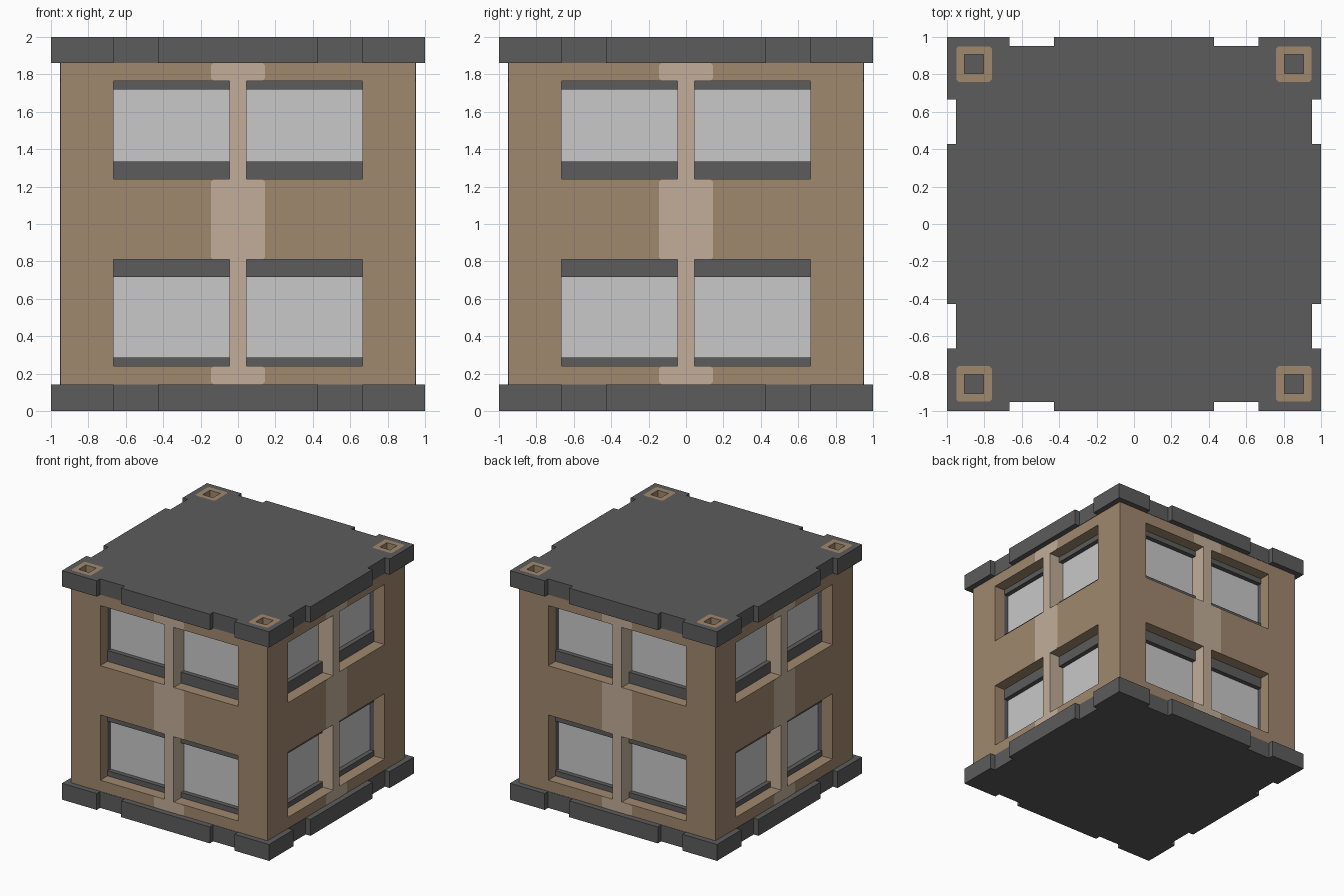
import bpy, bmesh, math
from mathutils import Matrix

if "Cube" in bpy.data.objects:
    bpy.data.objects.remove(bpy.data.objects["Cube"])


def material(name, r, g, b):
    m = bpy.data.materials.new(name)
    m.diffuse_color = (r, g, b, 1)
    m.use_nodes = True
    m.node_tree.nodes["Principled BSDF"].inputs["Base Color"].default_value = m.diffuse_color
    return m


DARK = material("dark grey", 0.107, 0.107, 0.107)
BROWN = material("brown wall", 0.352, 0.246, 0.156)
TAN = material("light tan", 0.539, 0.423, 0.314)
GLASS = material("pale glass", 0.578, 0.578, 0.578)


def plate(name, loops, z0, z1, mat, matrix=Matrix()):
    """Extrude closed outlines (inner loops become holes) from z0 to z1."""
    cu = bpy.data.curves.new(name, 'CURVE')
    cu.dimensions = '2D'
    cu.fill_mode = 'BOTH'
    cu.extrude = (z1 - z0) / 2
    for pts in loops:
        s = cu.splines.new('POLY')
        s.points.add(len(pts) - 1)
        for p, (x, y) in zip(s.points, pts):
            p.co = (x, y, 0, 1)
        s.use_cyclic_u = True
        s.use_smooth = False
    tmp = bpy.data.objects.new(name + "_profile", cu)
    bpy.context.collection.objects.link(tmp)
    bpy.context.view_layer.update()
    me = bpy.data.meshes.new_from_object(tmp)
    bpy.data.objects.remove(tmp)
    bm = bmesh.new()
    bm.from_mesh(me)
    bmesh.ops.remove_doubles(bm, verts=bm.verts, dist=1e-5)
    bmesh.ops.recalc_face_normals(bm, faces=bm.faces)
    bm.transform(matrix @ Matrix.Translation((0, 0, (z0 + z1) / 2)))
    for f in bm.faces:
        f.smooth = False
        f.material_index = 0
    bm.to_mesh(me)
    bm.free()
    me.materials.clear()
    me.materials.append(mat)
    me.name = name
    ob = bpy.data.objects.new(name, me)
    bpy.context.collection.objects.link(ob)
    return ob


def rect(x0, x1, y0, y1, c=0):
    if not c:
        return [(x0, y0), (x1, y0), (x1, y1), (x0, y1)]
    return [(x0 + c, y0), (x1 - c, y0), (x1, y0 + c), (x1, y1 - c),
            (x1 - c, y1), (x0 + c, y1), (x0, y1 - c), (x0, y0 + c)]


FLOOR, CEIL = 0.143, 1.862

# Slab outline with two notches on each side
side = [(-1, -1), (-.665, -1), (-.665, -.953), (-.428, -.953), (-.428, -1),
        (.428, -1), (.428, -.953), (.665, -.953), (.665, -1)]
outline = []
for k in range(4):
    for x, y in side:
        for _ in range(k):
            x, y = -y, x
        outline.append((x, y))

plate("base_slab", [outline], 0, FLOOR, DARK)

# Roof slab with four corner sockets
P, H = 0.855, 0.095
corners = [(sx * P, sy * P) for sx in (-1, 1) for sy in (-1, 1)]
sockets = [rect(x - H, x + H, y - H, y + H, 0.012) for x, y in corners]
plate("roof_slab", [outline] + sockets, CEIL, 2, DARK)
for (x, y), ring in zip(corners, sockets):
    hole = rect(x - .05, x + .05, y - .05, y + .05)
    plate("roof_socket", [ring, hole], CEIL, 2, BROWN)
    plate("socket_floor", [hole], CEIL, 1.88, DARK)

# Four identical sides; local z is distance out from the centre
WINDOWS = [(0.24, 0.81), (1.24, 1.765)]
PANES = [(0.285, 0.717), (1.335, 1.718)]
BANDS = [(FLOOR, 0.24), (0.81, 1.24), (1.765, CEIL)]
W, M = 0.665, 0.045
for k, label in enumerate(("front", "right", "back", "left")):
    mat = Matrix.Rotation(k * math.pi / 2, 4, 'Z') @ Matrix.Rotation(math.pi / 2, 4, 'X')
    # outer wall and the dark frame behind it, laid pinwheel fashion
    plate(label + "_wall", [rect(-.95, .85, FLOOR, CEIL)] +
          [rect(-W, W, a, b) for a, b in WINDOWS], 0.85, 0.95, BROWN, mat)
    plate(label + "_window_frame", [rect(-.85, .81, FLOOR, CEIL)] +
          [rect(-W, W, a, b) for a, b in PANES], 0.81, 0.85, DARK, mat)
    # glass
    for a, b in PANES:
        plate(label + "_glass", [rect(-.7, .7, a - .02, b + .02)], 0.80, 0.81, GLASS, mat)
    # mullions between the windows, and painted bands above and below
    for a, b in WINDOWS:
        plate(label + "_mullion", [rect(-M, M, a, b)], 0.805, 0.951, TAN, mat)
    for a, b in BANDS:
        plate(label + "_light_band", [rect(-.145, .145, a, b, 0.014)], 0.949, 0.951, TAN, mat)
